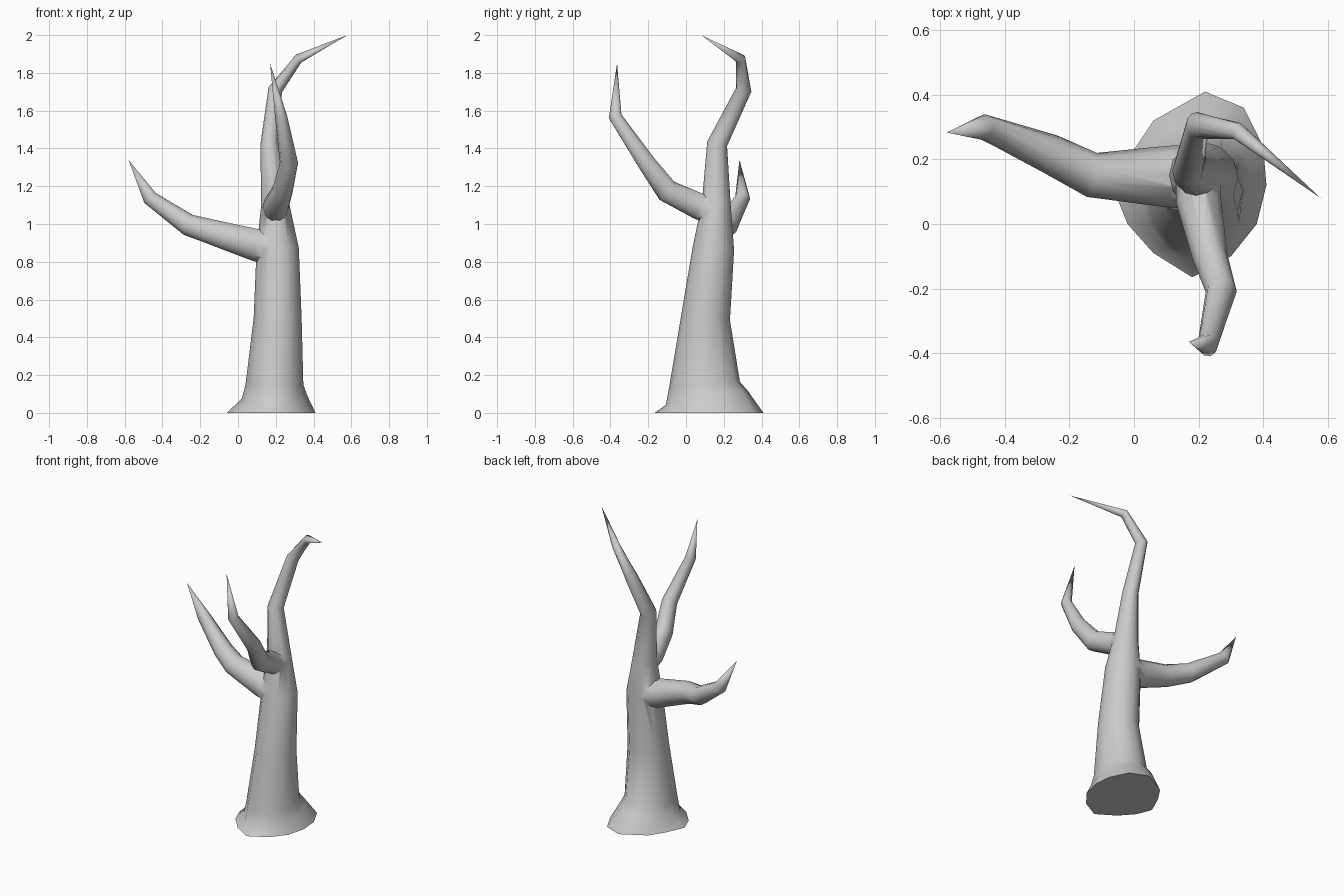
import bpy, bmesh, math
from mathutils import Vector

if "Cube" in bpy.data.objects:
    bpy.data.objects.remove(bpy.data.objects["Cube"])


def limb(name, nodes, tip, ref, sides, base=None):
    """Tapered tube through nodes (x, y, z, ru, rv), closed to a point at tip."""
    pts = [Vector(n[:3]) for n in nodes] + [Vector(tip)]
    bm = bmesh.new()
    rings = []
    if base:
        rings.append([bm.verts.new((x, y, 0)) for x, y in base])
    for i, n in enumerate(nodes):
        ahead = (pts[i + 1] - pts[i]).normalized()
        back = (pts[i] - pts[i - 1]).normalized() if i else ahead
        t = (ahead + back).normalized()
        u = Vector(ref)
        u = (u - t * u.dot(t)).normalized()
        v = t.cross(u)
        ring = []
        for k in range(sides):
            a = math.tau * k / sides
            ring.append(bm.verts.new(pts[i] + u * n[3] * math.cos(a) + v * n[4] * math.sin(a)))
        rings.append(ring)
    for a, b in zip(rings, rings[1:]):
        for k in range(sides):
            j = (k + 1) % sides
            bm.faces.new((a[k], a[j], b[j], b[k]))
    end = bm.verts.new(tip)
    for k in range(sides):
        bm.faces.new((rings[-1][k], rings[-1][(k + 1) % sides], end))
    bm.faces.new(rings[0][::-1])
    bmesh.ops.recalc_face_normals(bm, faces=bm.faces)
    mesh = bpy.data.meshes.new(name)
    bm.to_mesh(mesh)
    bm.free()
    ob = bpy.data.objects.new(name, mesh)
    bpy.context.collection.objects.link(ob)
    return ob


# Trunk: flared irregular foot, bending into the top branch
foot = [(0.41, 0.12), (0.40, 0.24), (0.34, 0.36), (0.22, 0.41), (0.06, 0.32), (0, 0.23),
        (-0.06, 0.10), (-0.02, 0), (0.06, -0.09), (0.18, -0.165), (0.30, -0.10), (0.38, 0)]
trunk = limb("trunk", [
    (0.195, 0.11, 0.08, 0.175, 0.22),
    (0.193, 0.098, 0.15, 0.153, 0.188),
    (0.21, 0.103, 0.50, 0.127, 0.13),
    (0.21, 0.145, 0.87, 0.112, 0.11),
    (0.197, 0.16, 1.10, 0.075, 0.077),
    (0.167, 0.165, 1.425, 0.048, 0.054),
    (0.197, 0.305, 1.71, 0.038, 0.042),
    (0.32, 0.288, 1.875, 0.025, 0.028)], (0.578, 0.08, 2.0), (1, 0, 0), 12, foot)

# Left branch
left = limb("left_branch", [
    (0.22, 0.145, 0.865, 0.10, 0.095),
    (0.10, 0.147, 0.887, 0.095, 0.09),
    (-0.13, 0.152, 0.955, 0.07, 0.07),
    (-0.26, 0.217, 0.994, 0.062, 0.06),
    (-0.465, 0.30, 1.137, 0.04, 0.042)], (-0.58, 0.283, 1.34), (0, 1, 0), 10)

# Front branch
front = limb("front_branch", [
    (0.20, 0.17, 1.06, 0.07, 0.075),
    (0.20, 0.07, 1.093, 0.07, 0.073),
    (0.235, -0.10, 1.175, 0.055, 0.064),
    (0.27, -0.21, 1.325, 0.048, 0.05),
    (0.228, -0.375, 1.57, 0.032, 0.036)], (0.17, -0.365, 1.85), (1, 0, 0), 10)

# Merge branches into the trunk
bpy.context.view_layer.objects.active = trunk
for branch in (left, front):
    mod = trunk.modifiers.new("join", 'BOOLEAN')
    mod.operation = 'UNION'
    mod.solver = 'EXACT'
    mod.object = branch
    bpy.ops.object.modifier_apply(modifier=mod.name)
    bpy.data.objects.remove(branch)
trunk.name = "bare_tree"
trunk.select_set(True)
bpy.ops.object.shade_smooth_by_angle(angle=math.radians(50))
